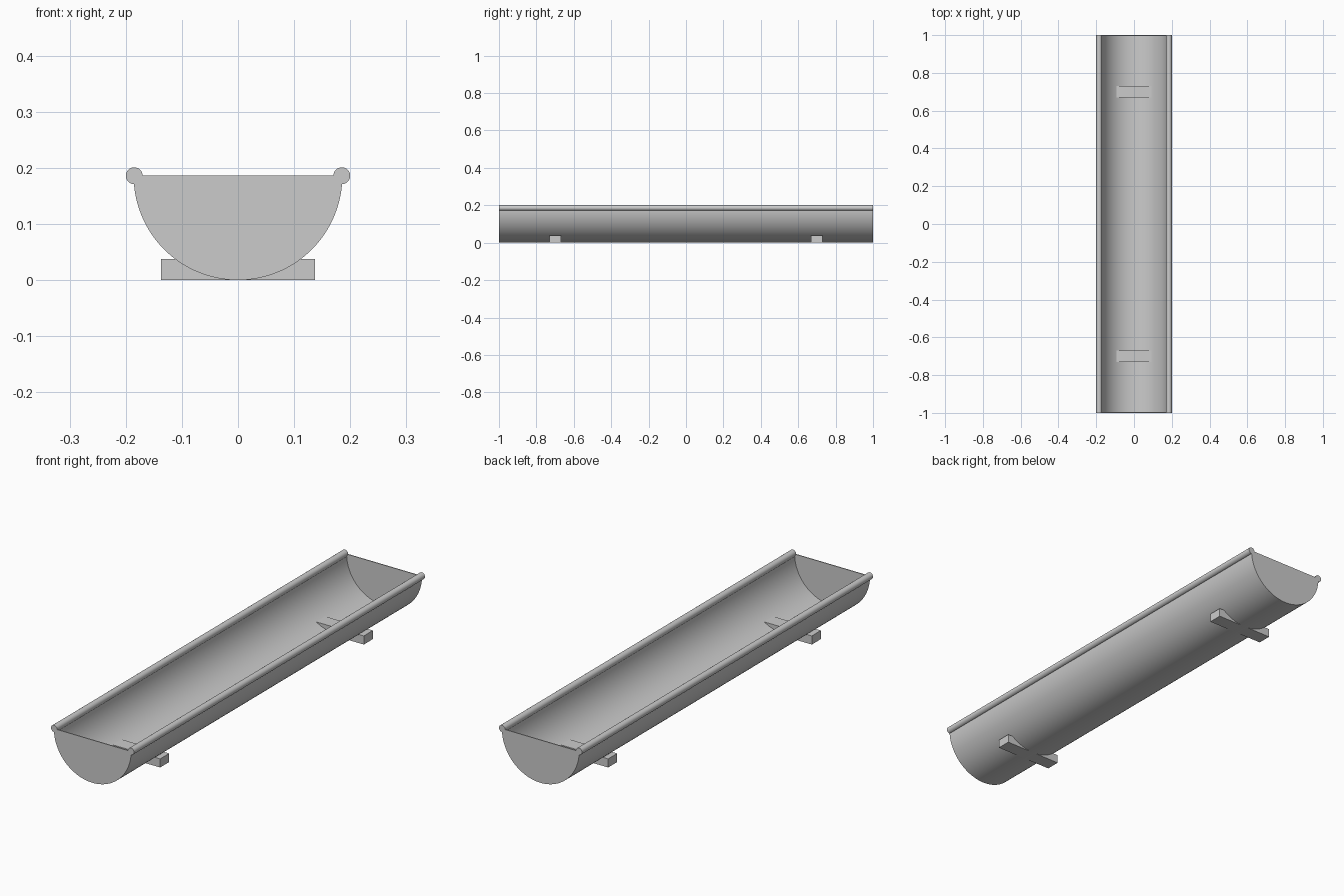
import bpy, math

if "Cube" in bpy.data.objects:
    bpy.data.objects.remove(bpy.data.objects["Cube"])

steel = bpy.data.materials.new("grey metal")
steel.diffuse_color = (0.6, 0.6, 0.6, 1)
steel.use_nodes = True
steel.node_tree.nodes["Principled BSDF"].inputs["Base Color"].default_value = steel.diffuse_color

R, WALL, HALF = 0.186, 0.0115, 1.0
CAP = 0.004
RIM_X, RIM_R = 0.185, 0.015


def arc(r, start, end, n):
    """Points (x, z) on an arc about the trough axis."""
    return [(r * math.cos(start + (end - start) * i / n),
             R + r * math.sin(start + (end - start) * i / n)) for i in range(n + 1)]


def extrude(name, profile, y0, y1, smooth=True):
    """Closed (x, z) profile swept along y, with flat ends."""
    n = len(profile)
    verts = [(x, y, z) for y in (y0, y1) for x, z in profile]
    faces = [(i, (i + 1) % n, n + (i + 1) % n, n + i) for i in range(n)]
    faces += [tuple(reversed(range(n))), tuple(range(n, 2 * n))]
    mesh = bpy.data.meshes.new(name)
    mesh.from_pydata(verts, [], [f[::-1] for f in faces])
    mesh.materials.append(steel)
    ob = bpy.data.objects.new(name, mesh)
    bpy.context.collection.objects.link(ob)
    bpy.ops.object.select_all(action='DESELECT')
    ob.select_set(True)
    bpy.context.view_layer.objects.active = ob
    # consistent outward normals
    bpy.ops.object.mode_set(mode='EDIT')
    bpy.ops.mesh.select_all(action='SELECT')
    bpy.ops.mesh.normals_make_consistent(inside=False)
    bpy.ops.object.mode_set(mode='OBJECT')
    if smooth:
        bpy.ops.object.shade_smooth_by_angle(angle=math.radians(30))
    return ob


# half-round trough wall, between the end plates
wall = arc(R, math.pi, 2 * math.pi, 64) + arc(R - WALL, 2 * math.pi, math.pi, 64)
extrude("trough_wall", wall, -HALF + CAP, HALF - CAP)

# half-disc end plates
plate = arc(R, math.pi, 2 * math.pi, 64)
extrude("front_end_plate", plate, -HALF, -HALF + CAP)
extrude("back_end_plate", plate, HALF - CAP, HALF)

# rolled rims along both long edges
for side, s in (("left", -1), ("right", 1)):
    ring = [(s * RIM_X + RIM_R * math.cos(2 * math.pi * i / 24),
             R + RIM_R * math.sin(2 * math.pi * i / 24)) for i in range(24)]
    extrude(side + "_rim", ring, -HALF, HALF)

# cross bars that carry the trough
bar = [(-0.137, 0.0005), (0.137, 0.0005), (0.137, 0.038), (-0.137, 0.038)]
for side, y in (("front", -0.7), ("back", 0.7)):
    extrude(side + "_foot_bar", bar, y - 0.031, y + 0.031, smooth=False)
